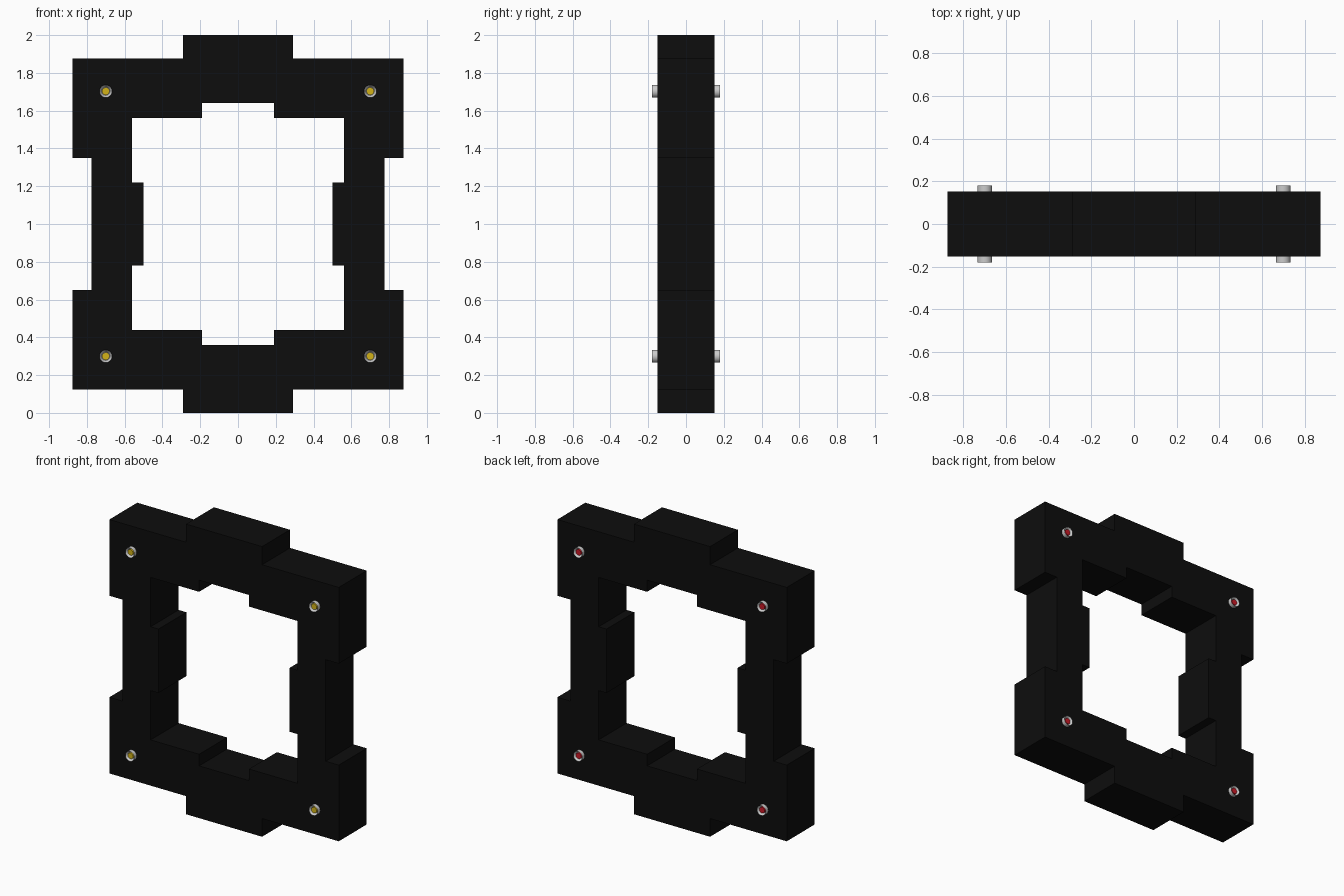
import bpy, bmesh, math
from mathutils import Matrix, Vector

if "Cube" in bpy.data.objects:
    bpy.data.objects.remove(bpy.data.objects["Cube"])

DEPTH = 0.152      # half thickness of the frame
PIN_END = 0.18     # how far the ports reach from the centre plane


def material(name, rgb):
    m = bpy.data.materials.new(name)
    m.diffuse_color = (*rgb, 1)
    m.use_nodes = True
    m.node_tree.nodes["Principled BSDF"].inputs["Base Color"].default_value = m.diffuse_color
    return m


def add_object(name, bm, mat=None, loc=(0, 0, 0), smooth=False):
    bmesh.ops.recalc_face_normals(bm, faces=bm.faces)
    me = bpy.data.meshes.new(name)
    bm.to_mesh(me)
    bm.free()
    ob = bpy.data.objects.new(name, me)
    ob.location = loc
    bpy.context.collection.objects.link(ob)
    if mat:
        me.materials.append(mat)
    if smooth:
        bpy.ops.object.select_all(action='DESELECT')
        ob.select_set(True)
        bpy.context.view_layer.objects.active = ob
        bpy.ops.object.shade_smooth_by_angle(angle=math.radians(35))
    return ob


def cylinder(radius, y0, y1):
    bm = bmesh.new()
    place = Matrix.Translation((0, (y0 + y1) / 2, 0)) @ Matrix.Rotation(math.pi / 2, 4, 'X')
    bmesh.ops.create_cone(bm, cap_ends=True, segments=32, radius1=radius,
                          radius2=radius, depth=abs(y1 - y0), matrix=place)
    return bm


black = material("black", (0.004, 0.004, 0.004))
yellow = material("yellow", (0.65, 0.45, 0.01))
red = material("red", (0.6, 0.01, 0.02))

# Frame: one quarter of the stepped outline, mirrored in x and z
quarter = [(0, 1), (0.29, 1), (0.29, 0.875), (0.875, 0.875), (0.875, 0.35),
           (0.775, 0.35), (0.775, 0), (0.5, 0), (0.5, 0.22), (0.56, 0.22),
           (0.56, 0.56), (0.19, 0.56), (0.19, 0.64), (0, 0.64)]
bm = bmesh.new()
face = bm.faces.new([bm.verts.new((x, -DEPTH, z)) for x, z in quarter])
ext = bmesh.ops.extrude_face_region(bm, geom=[face], use_keep_orig=True)
bmesh.ops.translate(bm, vec=(0, 2 * DEPTH, 0),
                    verts=[v for v in ext["geom"] if isinstance(v, bmesh.types.BMVert)])
bmesh.ops.recalc_face_normals(bm, faces=bm.faces)
seams = [f for f in bm.faces
         if all(abs(v.co.x) < 1e-5 for v in f.verts) or all(abs(v.co.z) < 1e-5 for v in f.verts)]
bmesh.ops.delete(bm, geom=seams, context='FACES_ONLY')
frame = add_object("frame", bm, black, (0, 0, 1))
mirror = frame.modifiers.new("mirror", 'MIRROR')
mirror.use_axis = (True, False, True)

# Corner ports: grey cup with a coloured core, yellow in front and red behind
for side, label, colour in ((-1, "front", yellow), (1, "back", red)):
    for x in (-0.7, 0.7):
        for z in (0.3, 1.703):
            bm = cylinder(0.034, side * (DEPTH - 0.02), side * PIN_END)
            bm.normal_update()
            cap = max((f for f in bm.faces if len(f.verts) > 4),
                      key=lambda f: f.calc_center_median().y * side)
            bmesh.ops.inset_region(bm, faces=[cap], thickness=0.012)
            bmesh.ops.translate(bm, vec=Vector((0, -side * 0.02, 0)),
                                verts=cap.verts[:])
            add_object(label + "_port_ring", bm, None, (x, 0, z), True)
            core = cylinder(0.02, side * (DEPTH - 0.01), side * (PIN_END - 0.008))
            add_object(label + "_port_core", core, colour, (x, 0, z), True)
